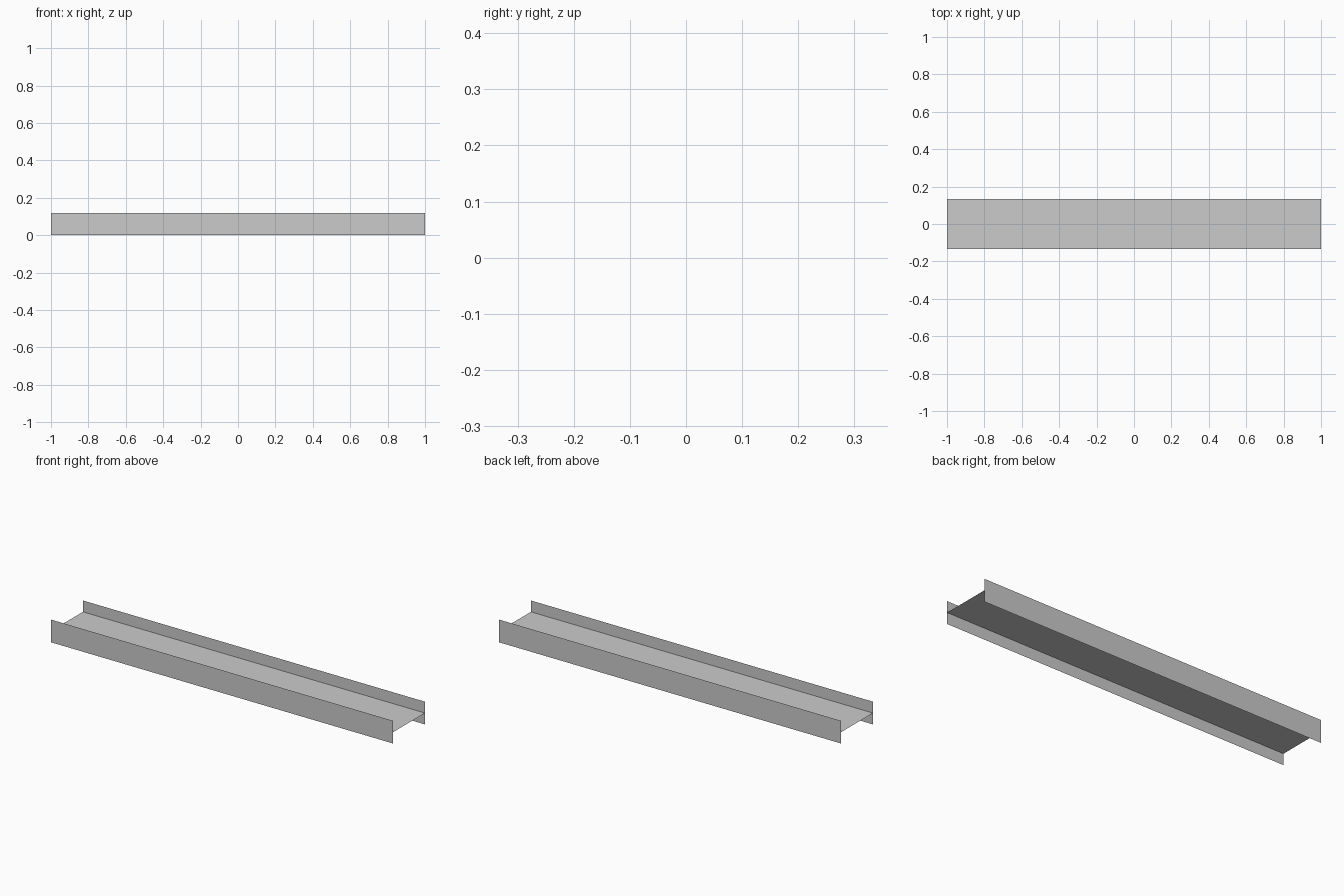
import bpy

if "Cube" in bpy.data.objects:
    bpy.data.objects.remove(bpy.data.objects["Cube"])

LENGTH, WIDTH, HEIGHT = 2.0, 0.265, 0.12


def sheet(name, profile):
    """Extrude a (y, z) line along x into a thin sheet with no thickness."""
    (y0, z0), (y1, z1) = profile
    h = LENGTH / 2
    mesh = bpy.data.meshes.new(name)
    mesh.from_pydata([(-h, y0, z0), (h, y0, z0), (h, y1, z1), (-h, y1, z1)],
                     [], [(0, 1, 2, 3)])
    obj = bpy.data.objects.new(name, mesh)
    bpy.context.collection.objects.link(obj)
    return obj


half = WIDTH / 2

# horizontal web at mid height
sheet("web", [(-half, HEIGHT / 2), (half, HEIGHT / 2)])

# upright flanges along both sides, facing outwards
sheet("front_flange", [(-half, 0), (-half, HEIGHT)])
sheet("back_flange", [(half, HEIGHT), (half, 0)])
